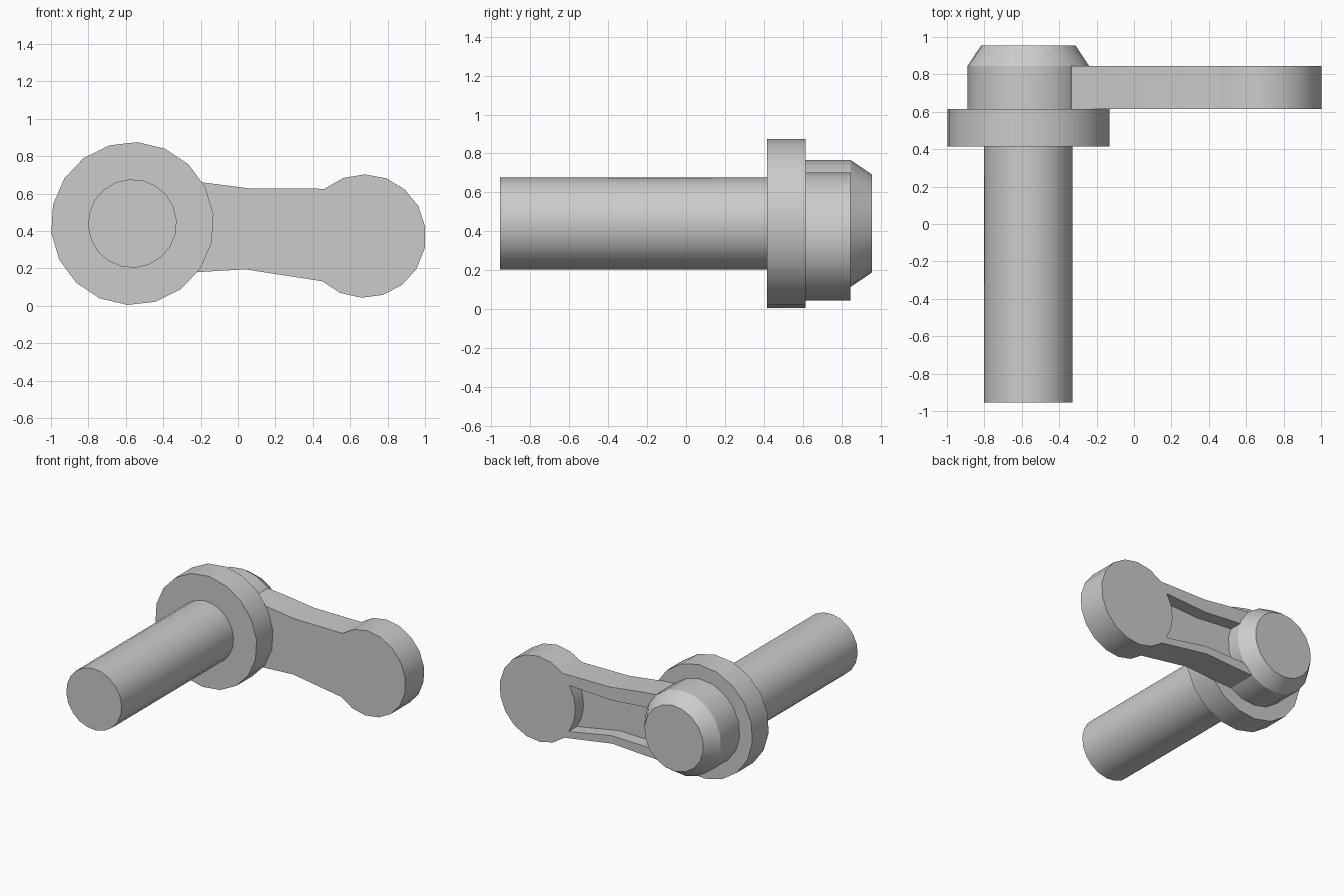
import bpy, bmesh
from math import cos, sin, radians

if "Cube" in bpy.data.objects:
    bpy.data.objects.remove(bpy.data.objects["Cube"])

HUB = (-0.565, 0.44)      # pivot axis (x, z)
KNOB = (0.675, 0.373)     # round end of the lever (x, z)


def circle(c, r, a0, a1, steps):
    """Points (x, z) from angle a0 to a1 in degrees, both ends included."""
    angs = [radians(a0 + (a1 - a0) * i / steps) for i in range(steps + 1)]
    return [(c[0] + r * cos(a), c[1] + r * sin(a)) for a in angs]


def loft(name, rings):
    """Closed solid through rings of (points, y)."""
    bm = bmesh.new()
    loops = [[bm.verts.new((x, y, z)) for x, z in pts] for pts, y in rings]
    n = len(loops[0])
    bm.faces.new(loops[0])
    bm.faces.new(loops[-1])
    for a, b in zip(loops, loops[1:]):
        for i in range(n):
            j = (i + 1) % n
            bm.faces.new((a[i], a[j], b[j], b[i]))
    bmesh.ops.recalc_face_normals(bm, faces=bm.faces)
    mesh = bpy.data.meshes.new(name)
    bm.to_mesh(mesh)
    bm.free()
    ob = bpy.data.objects.new(name, mesh)
    bpy.context.collection.objects.link(ob)
    return ob


def turned(name, profile, sides=18, phase=6.5):
    """Round part on the pivot axis from (radius, y) steps."""
    return loft(name, [(circle(HUB, r, phase, phase + 360, sides)[:-1], y)
                       for r, y in profile])


def activate(ob):
    bpy.ops.object.select_all(action='DESELECT')
    ob.select_set(True)
    bpy.context.view_layer.objects.active = ob


# Round parts on the pivot axis
shaft = turned("shaft", [(0.237, -0.955), (0.237, 0.415)], sides=20, phase=4)
flange = turned("flange", [(0.436, 0.415), (0.436, 0.615)])
hub = turned("hub_cap", [(0.327, 0.615), (0.327, 0.845), (0.253, 0.955)])

# Lever arm with round end
outline = [(-0.5, 0.44), (-0.335, 0.675), (-0.19, 0.66), (0.06, 0.628)]
outline += circle(KNOB, 0.33, 130, -133, 13)
outline += [(0.04, 0.195), (-0.22, 0.18), (-0.375, 0.175)]
arm = loft("lever_arm", [(outline, 0.615), (outline, 0.845)])

# Recess in the back of the arm, curved around the knob
pocket = [(-0.4, 0.56), (-0.2, 0.55), (0.05, 0.528)]
pocket += circle(KNOB, 0.32, 147, 215, 4)
pocket += [(0.05, 0.255), (-0.2, 0.25), (-0.4, 0.25)]
cutter = loft("recess_cutter", [(pocket, 0.745), (pocket, 0.9)])
cutter.hide_render = True
mod = arm.modifiers.new("recess", 'BOOLEAN')
mod.operation = 'DIFFERENCE'
mod.solver = 'EXACT'
mod.object = cutter
activate(arm)
bpy.ops.object.modifier_apply(modifier=mod.name)
bpy.data.objects.remove(cutter)

# Smooth rounds, sharp rims
for ob in (shaft, flange, hub, arm):
    activate(ob)
    bpy.ops.object.shade_smooth_by_angle(angle=radians(28))
